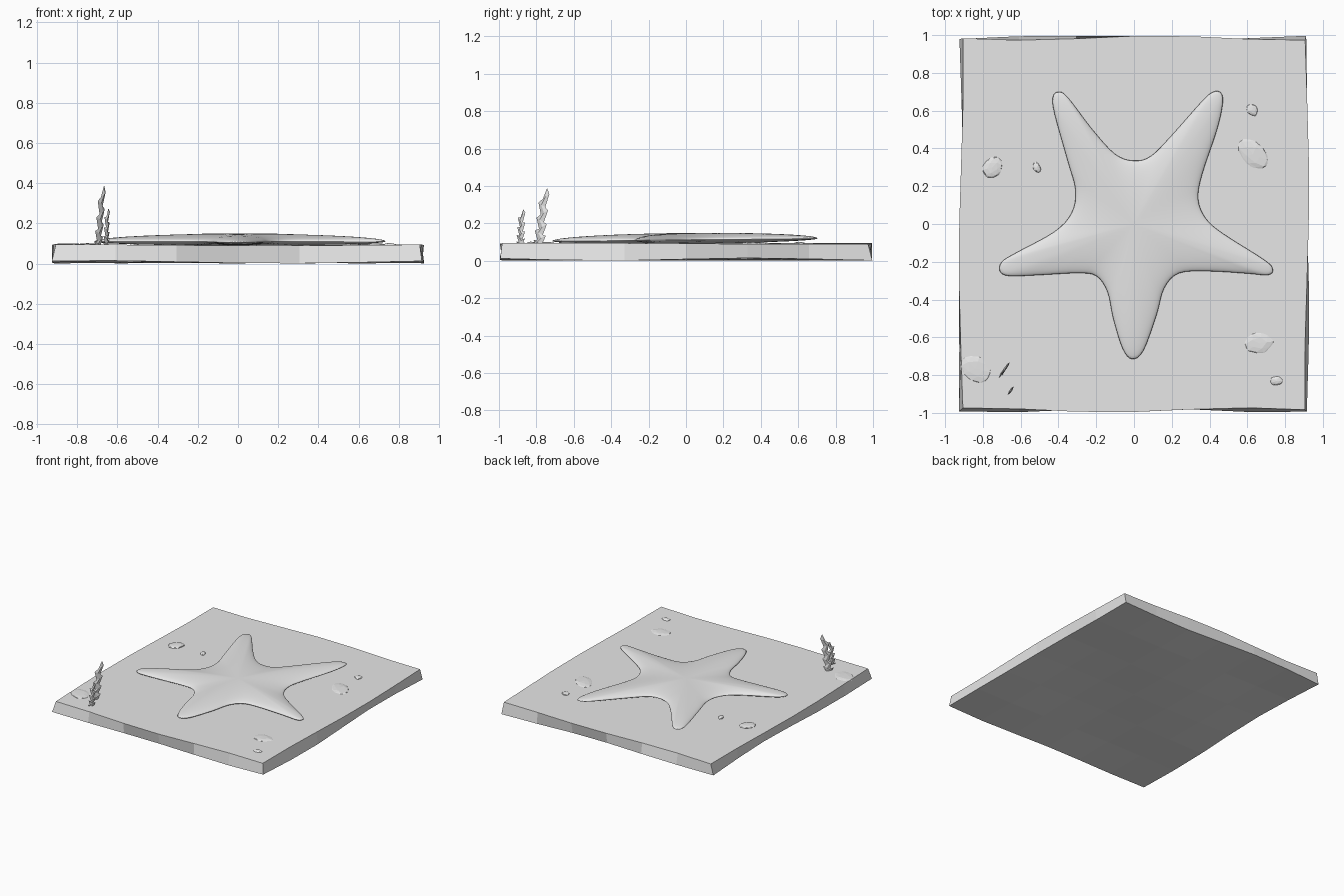
import bpy, bmesh, math, random
from mathutils import Vector

random.seed(4)
cube = bpy.data.objects.get("Cube")
if cube:
    bpy.data.objects.remove(cube, do_unlink=True)

# One plain stone-grey material for everything
grey = bpy.data.materials.new("plain_grey")
grey.use_nodes = True
grey.diffuse_color = (0.8, 0.8, 0.8, 1)
grey.node_tree.nodes["Principled BSDF"].inputs["Base Color"].default_value = (0.8, 0.8, 0.8, 1)


def finish(name, bm, smooth=False):
    bmesh.ops.recalc_face_normals(bm, faces=bm.faces)
    mesh = bpy.data.meshes.new(name)
    bm.to_mesh(mesh)
    bm.free()
    mesh.materials.append(grey)
    obj = bpy.data.objects.new(name, mesh)
    bpy.context.collection.objects.link(obj)
    for face in mesh.polygons:
        face.use_smooth = smooth
    return obj


def bridge(bm, lower, upper):
    count = len(lower)
    for i in range(count):
        j = (i + 1) % count
        bm.faces.new((lower[i], lower[j], upper[j], upper[i]))


# Sand slab: a subdivided block with gently uneven sides
def sand_slab():
    bm = bmesh.new()
    bmesh.ops.create_cube(bm, size=1)
    flat_edges = [e for e in bm.edges if abs(e.verts[0].co.z - e.verts[1].co.z) < 0.1]
    bmesh.ops.subdivide_edges(bm, edges=flat_edges, cuts=5, use_grid_fill=True)
    for v in bm.verts:
        u, w, top = v.co.x * 2, v.co.y * 2, v.co.z > 0
        x, y = u * 0.915, w * 0.985
        if abs(u) > 0.99:
            x += 0.012 * math.sin(3 * w + u + (0 if top else 2))
        if abs(w) > 0.99:
            y += 0.012 * math.sin(4 * u + w + (0 if top else 2.5))
        if top:
            z = 0.092 + 0.003 * math.sin(3 * u + 2 * w)
        else:
            z = 0.008 + 0.007 * math.sin(3 * u - 4 * w)
        v.co = (x, y, max(z, 0))
    finish("sand_slab", bm)


# Starfish: smooth closed outline lofted to a shallow lens
outline = [(.42, .70), (.46, .695), (.47, .64), (.44, .5), (.36, .26), (.34, .13),
           (.38, .03), (.47, -.05), (.69, -.19), (.735, -.24), (.71, -.27),
           (.6, -.262), (.4, -.25), (.24, -.26), (.16, -.34), (.12, -.48),
           (.05, -.67), (-.01, -.715), (-.06, -.66), (-.11, -.5), (-.14, -.36),
           (-.2, -.275), (-.3, -.26), (-.5, -.27), (-.66, -.275), (-.71, -.25),
           (-.7, -.2), (-.62, -.15), (-.42, -.04), (-.33, .06), (-.31, .18),
           (-.35, .33), (-.42, .58), (-.43, .67), (-.4, .7), (-.35, .67),
           (-.22, .5), (-.1, .37), (0, .335), (.09, .36), (.2, .47), (.36, .65)]


def smooth_loop(points, steps):
    pts = [Vector(p) for p in points]
    n = len(pts)
    result = []
    for i in range(n):
        a, b, c, d = (pts[(i + k) % n] for k in (-1, 0, 1, 2))
        for s in range(steps):
            t = s / steps
            result.append(0.5 * (2 * b + (c - a) * t + (2 * a - 5 * b + 4 * c - d) * t ** 2
                                 + (3 * b - a - 3 * c + d) * t ** 3))
    return result


def starfish():
    bm = bmesh.new()
    loop = smooth_loop(outline, 4)
    rings = 14

    def ring(scale, side):
        dome = math.sqrt(1 - scale ** 2)
        lift = 0.036 * dome if side > 0 else -0.022 * dome
        return [bm.verts.new((p.x * scale, p.y * scale, 0.113 + 0.01 * p.y * scale + lift))
                for p in loop]

    rim = ring(1, 1)
    for side, height in ((1, 0.149), (-1, 0.091)):
        previous = rim
        for k in range(1, rings):
            current = ring(math.cos(k / rings * math.pi / 2), side)
            bridge(bm, previous, current)
            previous = current
        centre = bm.verts.new((0, 0, height))
        for i, v in enumerate(previous):
            bm.faces.new((v, previous[(i + 1) % len(previous)], centre))
    finish("starfish", bm, smooth=True)


# Pebbles: flattened, roughened lumps half sunk in the sand
def pebble(name, x, y, rx, ry, turn):
    bm = bmesh.new()
    bmesh.ops.create_icosphere(bm, subdivisions=2, radius=1)
    for v in bm.verts:
        p = v.co * random.uniform(0.9, 1.08)
        px, py = p.x * rx, p.y * ry
        v.co = (x + px * math.cos(turn) - py * math.sin(turn),
                y + px * math.sin(turn) + py * math.cos(turn),
                0.091 + p.z * 0.011)
    finish(name, bm)


# Seaweed: a thin zigzag blade with a pointed tip
def seaweed(name, x, y, height, width, kinks, lean):
    bm = bmesh.new()
    along = Vector((0.56, 0.83, 0))
    across = Vector((-0.83, 0.56, 0))
    previous = None
    for k in range(kinks):
        t = (k / kinks) ** 1.4
        swing = width * 0.2 * (-1) ** k
        centre = Vector((x, y, 0.085 + height * t)) + along * (swing + lean * t)
        half = width * 0.5 * (1 - 0.3 * t)
        tilt = Vector((0, 0, 0.012 * (-1) ** k))
        ring = [bm.verts.new(centre + offset) for offset in
                (along * half + tilt, across * 0.006, -along * half - tilt, -across * 0.006)]
        if previous:
            bridge(bm, previous, ring)
        else:
            bm.faces.new(ring)
        previous = ring
    tip = bm.verts.new(Vector((x, y, 0.085 + height)) + along * (lean + width * 0.2))
    for i in range(4):
        bm.faces.new((previous[i], previous[(i + 1) % 4], tip))
    finish(name, bm)


sand_slab()
starfish()
for i, spec in enumerate([(-.75, .3, .06, .05, .8), (-.515, .3, .03, .02, 2),
                          (.625, .605, .036, .028, 2.3), (.63, .37, .095, .065, 2.3),
                          (.66, -.63, .08, .06, .1), (.755, -.83, .036, .025, 0),
                          (-.84, -.765, .09, .07, 2.4)]):
    pebble(f"pebble_{i + 1}", *spec)
seaweed("tall_seaweed", -.695, -.785, .305, .055, 9, .04)
seaweed("short_seaweed", -.655, -.885, .19, .04, 9, .01)
